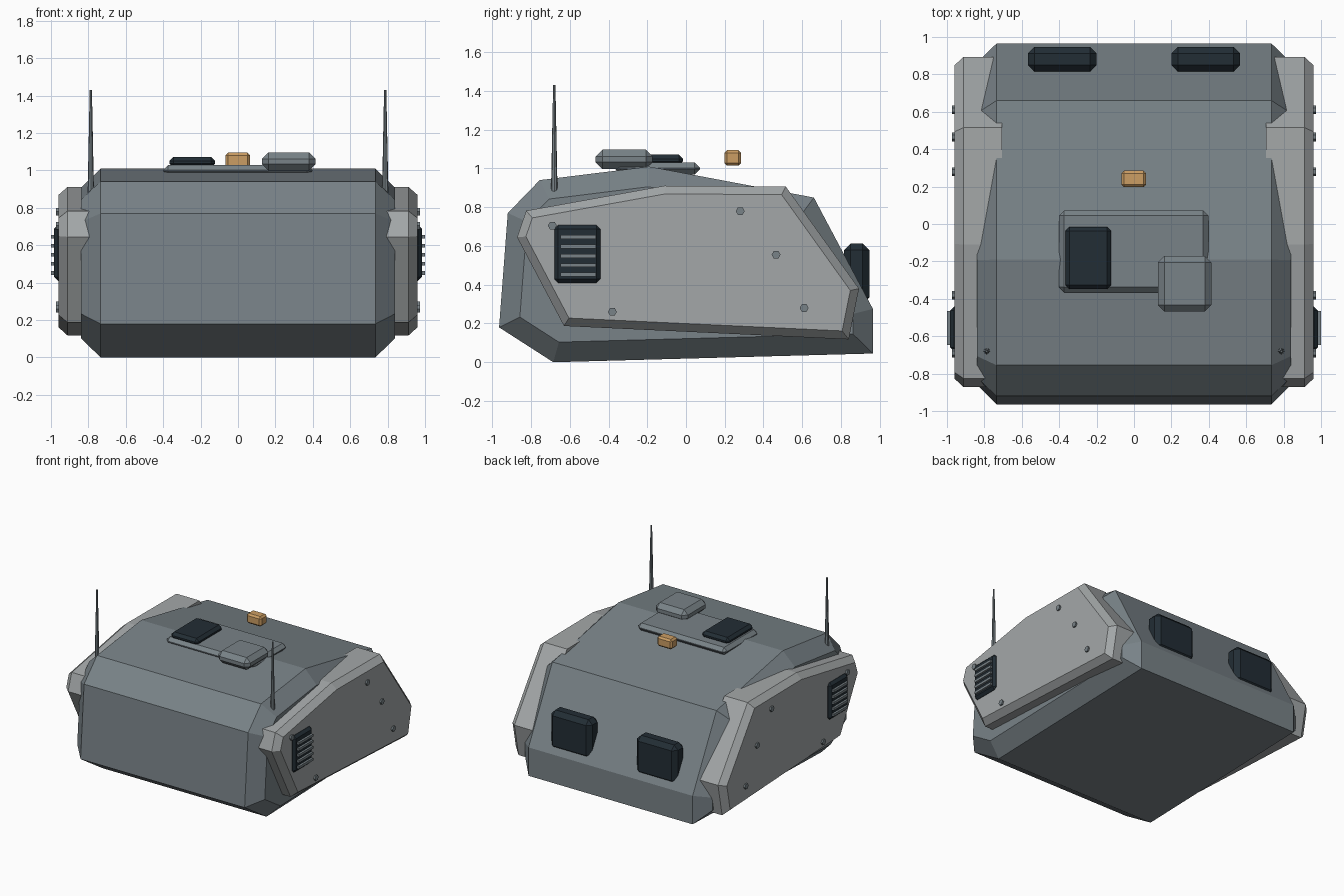
import bpy, bmesh, math
from mathutils import Vector

if "Cube" in bpy.data.objects:
    bpy.data.objects.remove(bpy.data.objects["Cube"])


def material(name, rgb):
    m = bpy.data.materials.new(name)
    m.use_nodes = True
    m.diffuse_color = (*rgb, 1)
    m.node_tree.nodes["Principled BSDF"].inputs["Base Color"].default_value = (*rgb, 1)
    return m


HULL = material("blue grey", (0.19, 0.225, 0.245))
PLATE = material("light grey", (0.37, 0.39, 0.395))
DARK = material("dark navy", (0.016, 0.026, 0.035))
AMBER = material("amber", (0.6, 0.34, 0.125))


def finish(name, bm, mat):
    bmesh.ops.recalc_face_normals(bm, faces=bm.faces[:])
    mesh = bpy.data.meshes.new(name)
    bm.to_mesh(mesh)
    bm.free()
    mesh.materials.append(mat)
    obj = bpy.data.objects.new(name, mesh)
    bpy.context.collection.objects.link(obj)
    return obj


def inset(profile, d):
    """Move every edge of a counter-clockwise profile inwards by d."""
    pts = [Vector(p) for p in profile]
    out = []
    for i, p in enumerate(pts):
        a = (p - pts[i - 1]).normalized()
        b = (pts[(i + 1) % len(pts)] - p).normalized()
        na, nb = Vector((-a.y, a.x)), Vector((-b.y, b.x))
        out.append(p + (na + nb) * d / (1 + na.dot(nb)))
    return out


def loft(name, sections, mat):
    """Bridge side profiles given as (x, [(y, z), ...]) and cap the ends."""
    bm = bmesh.new()
    rings = [[bm.verts.new((x, p[0], p[1])) for p in pts] for x, pts in sections]
    for r, s in zip(rings, rings[1:]):
        for i in range(len(r)):
            bm.faces.new((r[i - 1], r[i], s[i], s[i - 1]))
    bm.faces.new(rings[0])
    bm.faces.new(rings[-1])
    return finish(name, bm, mat)


def box(name, low, high, mat, bevel=0.0):
    bm = bmesh.new()
    bmesh.ops.create_cube(bm, size=1)
    low, high = Vector(low), Vector(high)
    for v in bm.verts:
        v.co = (low + high) / 2 + v.co * (high - low)
    if bevel:
        bmesh.ops.bevel(bm, geom=bm.edges[:], offset=bevel, segments=1,
                        affect='EDGES', profile=0.5)
    return finish(name, bm, mat)


def side_box(name, s, x, y, z, mat, bevel=0.0):
    xs = sorted((s * x[0], s * x[1]))
    return box(name, (xs[0], y[0], z[0]), (xs[1], y[1], z[1]), mat, bevel)


def cone(name, loc, r1, r2, depth, sides, mat, rot=(0, 0, 0)):
    bm = bmesh.new()
    bmesh.ops.create_cone(bm, cap_ends=True, segments=sides, radius1=r1, radius2=r2, depth=depth)
    obj = finish(name, bm, mat)
    obj.location, obj.rotation_euler = loc, rot
    return obj


# Chamfered hull
hull = [(-0.685, 0), (0.965, 0.045), (0.965, 0.275), (0.66, 0.85),
        (-0.19, 1.01), (-0.755, 0.94), (-0.92, 0.77), (-0.965, 0.18)]
hull_in = inset(hull, 0.103)
loft("hull", [(-0.84, hull_in), (-0.735, hull), (0.735, hull), (0.84, hull_in)], HULL)

# Side armour, vents, bolts and antennas
armour = [(-0.63, 0.187), (0.84, 0.118), (0.893, 0.38), (0.515, 0.907),
          (-0.11, 0.911), (-0.825, 0.782), (-0.872, 0.645)]
bolts = [(-0.69, 0.705), (0.28, 0.78), (0.465, 0.555), (0.61, 0.28), (-0.38, 0.26)]
for side, s in (("left", 1), ("right", -1)):
    loft(side + "_armour", [(s * 0.705, armour), (s * 0.912, armour),
                            (s * 0.96, inset(armour, 0.042))], PLATE)
    side_box(side + "_vent", s, (0.93, 0.983), (-0.68, -0.442), (0.41, 0.708), DARK, 0.02)
    for i in range(5):
        z = 0.452 + i * 0.0485
        side_box(f"{side}_vent_slat_{i + 1}", s, (0.96, 1.0), (-0.647, -0.465),
                 (z - 0.01, z + 0.01), HULL)
    for i, (y, z) in enumerate(bolts):
        cone(f"{side}_bolt_{i + 1}", (s * 0.96, y, z), 0.023, 0.023, 0.025, 6, HULL,
             (0, math.pi / 2, 0))
    cone(side + "_antenna", (s * 0.787, -0.68, 1.155), 0.017, 0.006, 0.55, 8, HULL)
    # Rear pods
    side_box(side + "_rear_pod", s, (0.2, 0.567), (0.815, 0.947), (0.3, 0.613), DARK, 0.035)

# Roof equipment
box("roof_plate", (-0.4, -0.365, 0.97), (0.397, 0.072, 1.03), HULL, 0.027)
box("roof_hatch", (-0.367, -0.348, 1.015), (-0.122, -0.015, 1.072), DARK, 0.022)
box("roof_cupola", (0.127, -0.467, 0.998), (0.415, -0.172, 1.097), HULL, 0.035)
box("roof_beacon", (-0.068, 0.198, 1.015), (0.065, 0.285, 1.095), AMBER, 0.014)
